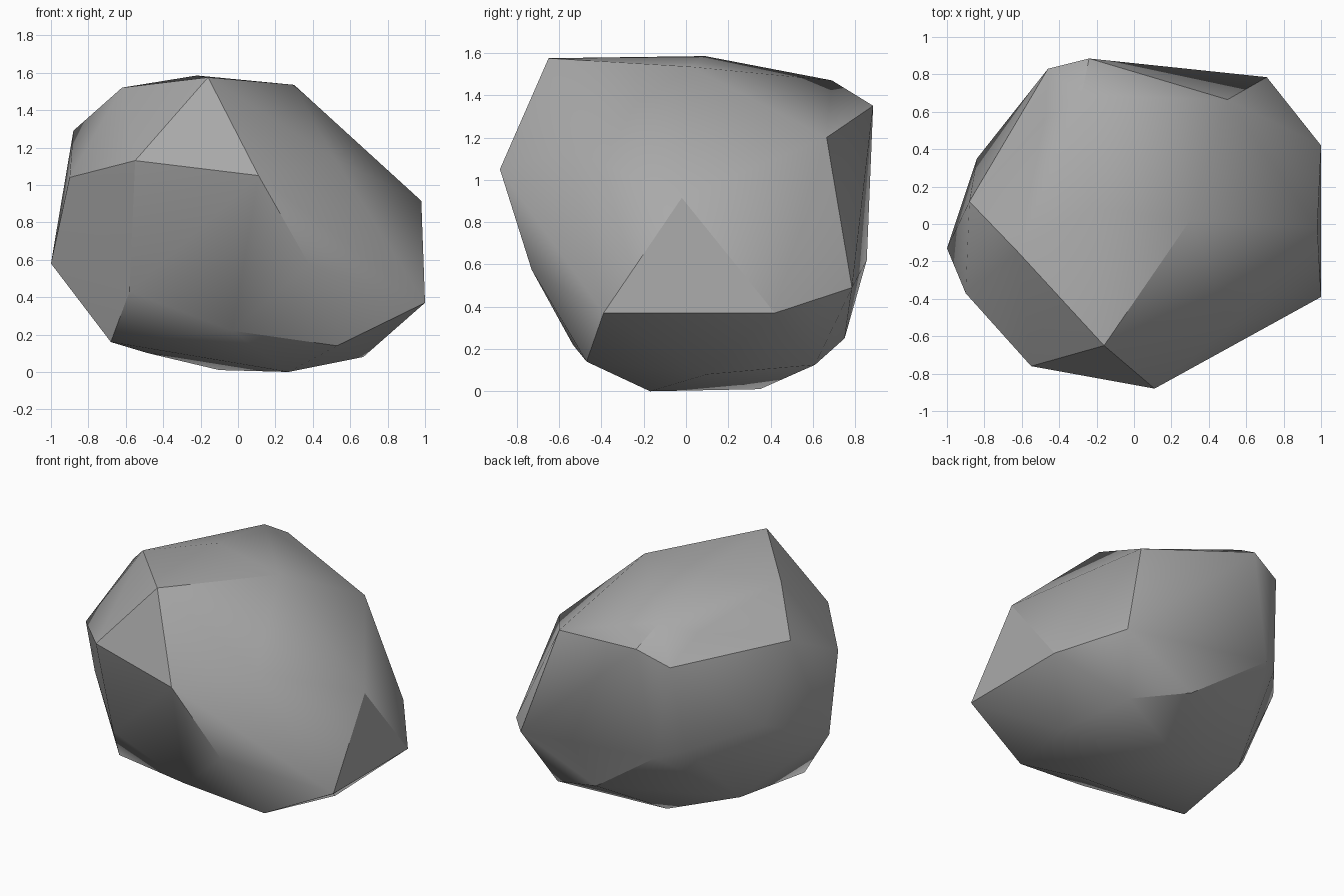
import bpy
import bmesh
import math

cube = bpy.data.objects.get("Cube")
if cube:
    bpy.data.objects.remove(cube, do_unlink=True)

# Grey stone colour
stone = bpy.data.materials.new("stone_grey")
stone.use_nodes = True
grey = (0.4, 0.4, 0.4, 1)
stone.diffuse_color = grey
stone.node_tree.nodes["Principled BSDF"].inputs["Base Color"].default_value = grey

# Corners of the boulder, by zone
crown = [(-.16, -.65, 1.575), (-.62, -.15, 1.52), (-.22, .09, 1.585),
         (.30, .02, 1.535), (-.28, .69, 1.47), (-.48, .55, 1.40)]
shoulder = [(.11, -.88, 1.05), (-.55, -.76, 1.13), (-.90, -.37, 1.04),
            (-.88, .12, 1.29), (-.46, .83, 1.26), (-.24, .885, 1.35),
            (.50, .665, 1.20), (.52, -.54, 1.135), (.98, -.02, .915)]
waist = [(.38, -.73, .575), (1, -.39, .37), (1, .42, .37), (.71, .785, .49),
         (-.36, .855, .62), (-.52, .74, .67), (-.84, .35, .78),
         (-1, -.13, .58), (-.58, -.53, .43)]
foot = [(.53, -.47, .14), (-.03, -.535, .22), (-.68, -.32, .16),
        (-.48, -.05, .10), (-.61, .28, .20), (.16, .75, .25),
        (.55, .61, .125), (.67, .10, .08), (-.10, .35, .01), (.27, -.17, 0)]

# Boulder skin stretched over the corners
bm = bmesh.new()
for corner in crown + shoulder + waist + foot:
    bm.verts.new(corner)
bmesh.ops.convex_hull(bm, input=bm.verts[:])
loose = [v for v in bm.verts if not v.link_faces]
bmesh.ops.delete(bm, geom=loose, context='VERTS')
bmesh.ops.recalc_face_normals(bm, faces=bm.faces[:])

mesh = bpy.data.meshes.new("boulder")
bm.to_mesh(mesh)
bm.free()
boulder = bpy.data.objects.new("boulder", mesh)
bpy.context.collection.objects.link(boulder)
mesh.materials.append(stone)

# Soft faces with crisp ridges
bpy.ops.object.select_all(action='DESELECT')
boulder.select_set(True)
bpy.context.view_layer.objects.active = boulder
bpy.ops.object.shade_smooth_by_angle(angle=math.radians(30))
